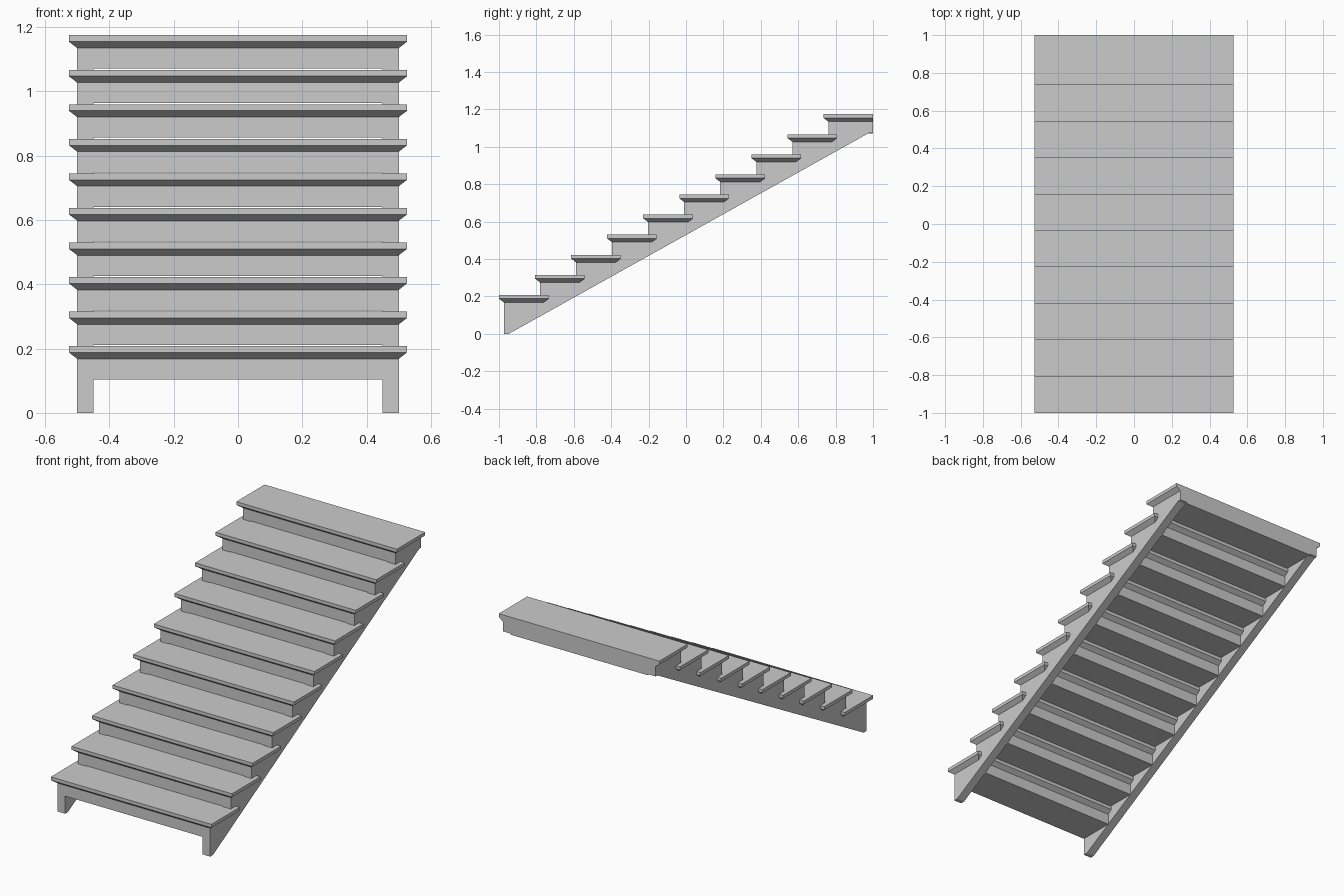
import bpy
import bmesh

if "Cube" in bpy.data.objects:
    bpy.data.objects.remove(bpy.data.objects["Cube"], do_unlink=True)

STEPS = 10
RUN, RISE = 0.1928, 0.1074
TREAD_DEPTH, LIP, CHAMFER, OVERHANG = 0.265, 0.02, 0.02, 0.026
FIRST_TOP = 0.208
HALF_WIDTH, BOARD = 0.5, 0.05
BODY_HEIGHT = 0.064

grey = bpy.data.materials.new("plain grey")
grey.use_nodes = True
colour = (0.6, 0.6, 0.6, 1)
grey.diffuse_color = colour
grey.node_tree.nodes["Principled BSDF"].inputs["Base Color"].default_value = colour


def finish(name, bm):
    bmesh.ops.recalc_face_normals(bm, faces=bm.faces)
    mesh = bpy.data.meshes.new(name)
    bm.to_mesh(mesh)
    bm.free()
    mesh.materials.append(grey)
    obj = bpy.data.objects.new(name, mesh)
    bpy.context.collection.objects.link(obj)
    return obj


def extrude_profile(name, profile, x0, x1):
    """Extrude a (y, z) outline along x."""
    bm = bmesh.new()
    face = bm.faces.new([bm.verts.new((x0, y, z)) for y, z in profile])
    new = bmesh.ops.extrude_face_region(bm, geom=[face])["geom"]
    verts = [v for v in new if isinstance(v, bmesh.types.BMVert)]
    bmesh.ops.translate(bm, verts=verts, vec=(x1 - x0, 0, 0))
    return finish(name, bm)


def tread(name, y0, y1, top, back_inset):
    """Board with a straight lip and a chamfered underside."""
    bm = bmesh.new()
    w = HALF_WIDTH + OVERHANG
    rings = []
    for z, inset, back in ((top, 0, 0), (top - LIP, 0, 0),
                           (top - LIP - CHAMFER, OVERHANG, back_inset)):
        x, a, b = w - inset, y0 + inset, y1 - back
        rings.append([bm.verts.new((px, py, z))
                      for px, py in ((-x, a), (x, a), (x, b), (-x, b))])
    bm.faces.new(rings[0])
    bm.faces.new(rings[-1])
    for upper, lower in zip(rings, rings[1:]):
        for i in range(4):
            j = (i + 1) % 4
            bm.faces.new((upper[i], upper[j], lower[j], lower[i]))
    return finish(name, bm)


# Treads and the solid step bodies beneath them
inner = HALF_WIDTH - BOARD
outline = []
for i in range(STEPS):
    last = i == STEPS - 1
    nose = -1 + i * RUN
    top = FIRST_TOP + i * RISE
    back = 1 if last else nose + TREAD_DEPTH
    inset = 0 if last else OVERHANG
    front, under = nose + OVERHANG, top - LIP - CHAMFER
    tread(f"tread_{i + 1}", nose, back, top, inset)
    low = under - BODY_HEIGHT
    extrude_profile(f"riser_{i + 1}",
                    [(front, low), (back - inset, low),
                     (back - inset, under), (front, under)], -inner, inner)
    # Stepped upper edge of the side boards
    if i:
        outline.append((front, outline[-1][1]))
    outline.append((front, under))

# Side boards with a sloping underside
outline += [(1, under), (1, 1.077), (0.98, 1.075), (-0.948, 0), (-1 + OVERHANG, 0)]
for side, name in ((-1, "right_stringer"), (1, "left_stringer")):
    extrude_profile(name, outline, side * inner, side * HALF_WIDTH)
